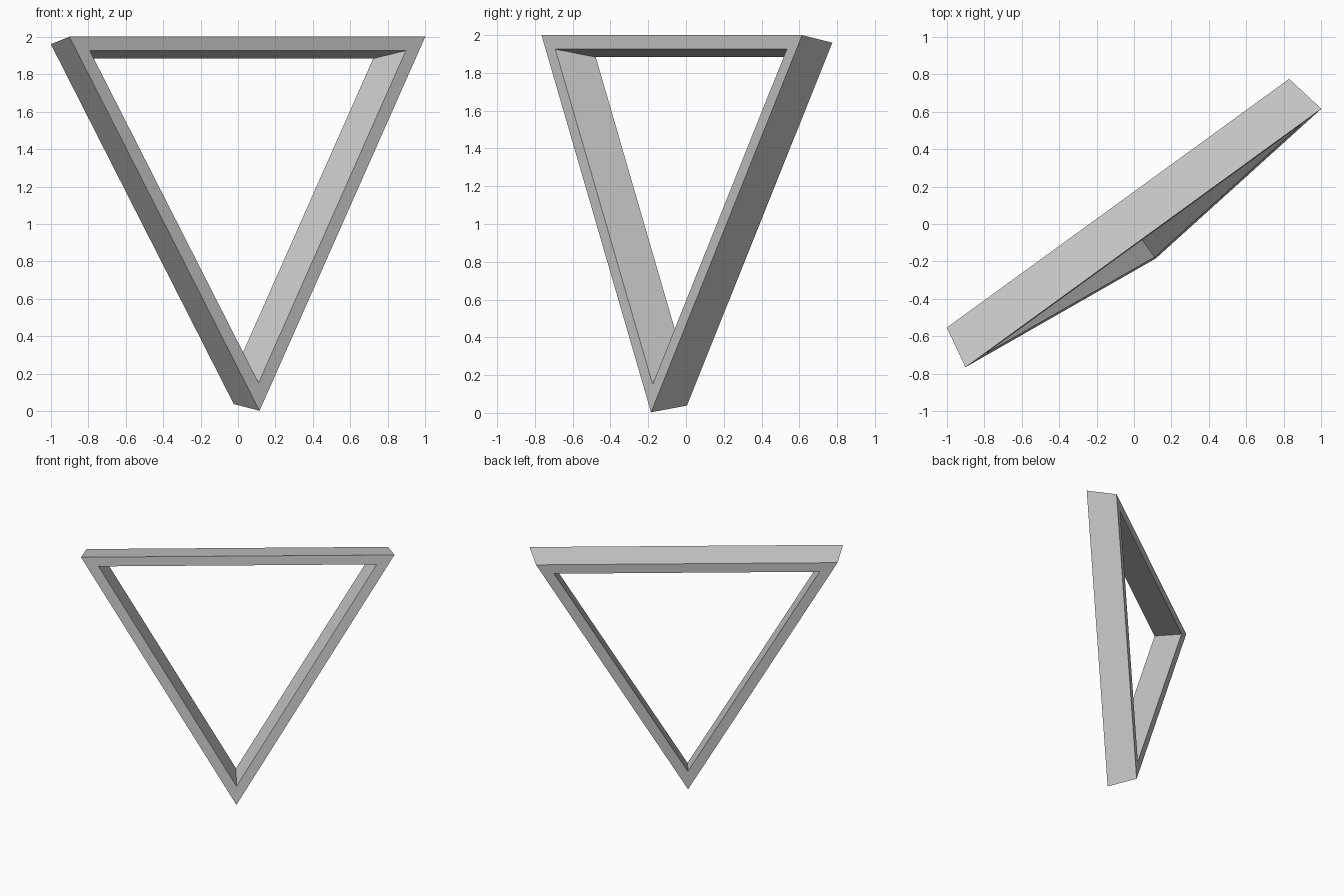
import bpy, bmesh
from mathutils import Vector

cube = bpy.data.objects.get("Cube")
if cube:
    bpy.data.objects.remove(cube, do_unlink=True)

# Plain grey finish
grey = bpy.data.materials.new("light_grey")
grey.use_nodes = True
colour = (0.6, 0.6, 0.6, 1)
grey.diffuse_color = colour
grey.node_tree.nodes["Principled BSDF"].inputs["Base Color"].default_value = colour

# Outer front corners of the tilted equilateral triangle
corners = [Vector(p) for p in ((-0.9, -0.765, 2), (1, 0.615, 2), (0.115, -0.185, 0.003))]
centre = sum(corners, Vector()) / 3
normal = (corners[1] - corners[0]).cross(corners[2] - corners[0]).normalized()

# Bar cross-section: (scale about the centre, depth behind the front)
section = [(1, 0), (0.962, 0.232), (0.847, 0.232), (0.888, 0)]

# Sweep the section round the three mitred corners
bm = bmesh.new()
rings = [[bm.verts.new(centre + (c - centre) * s + normal * d) for s, d in section]
         for c in corners]
for i, ring in enumerate(rings):
    following = rings[(i + 1) % len(rings)]
    for j in range(len(section)):
        k = (j + 1) % len(section)
        bm.faces.new((ring[j], ring[k], following[k], following[j]))
bmesh.ops.recalc_face_normals(bm, faces=bm.faces)

mesh = bpy.data.meshes.new("triangle_frame")
bm.to_mesh(mesh)
bm.free()
mesh.materials.append(grey)
frame = bpy.data.objects.new("triangle_frame", mesh)
bpy.context.collection.objects.link(frame)
